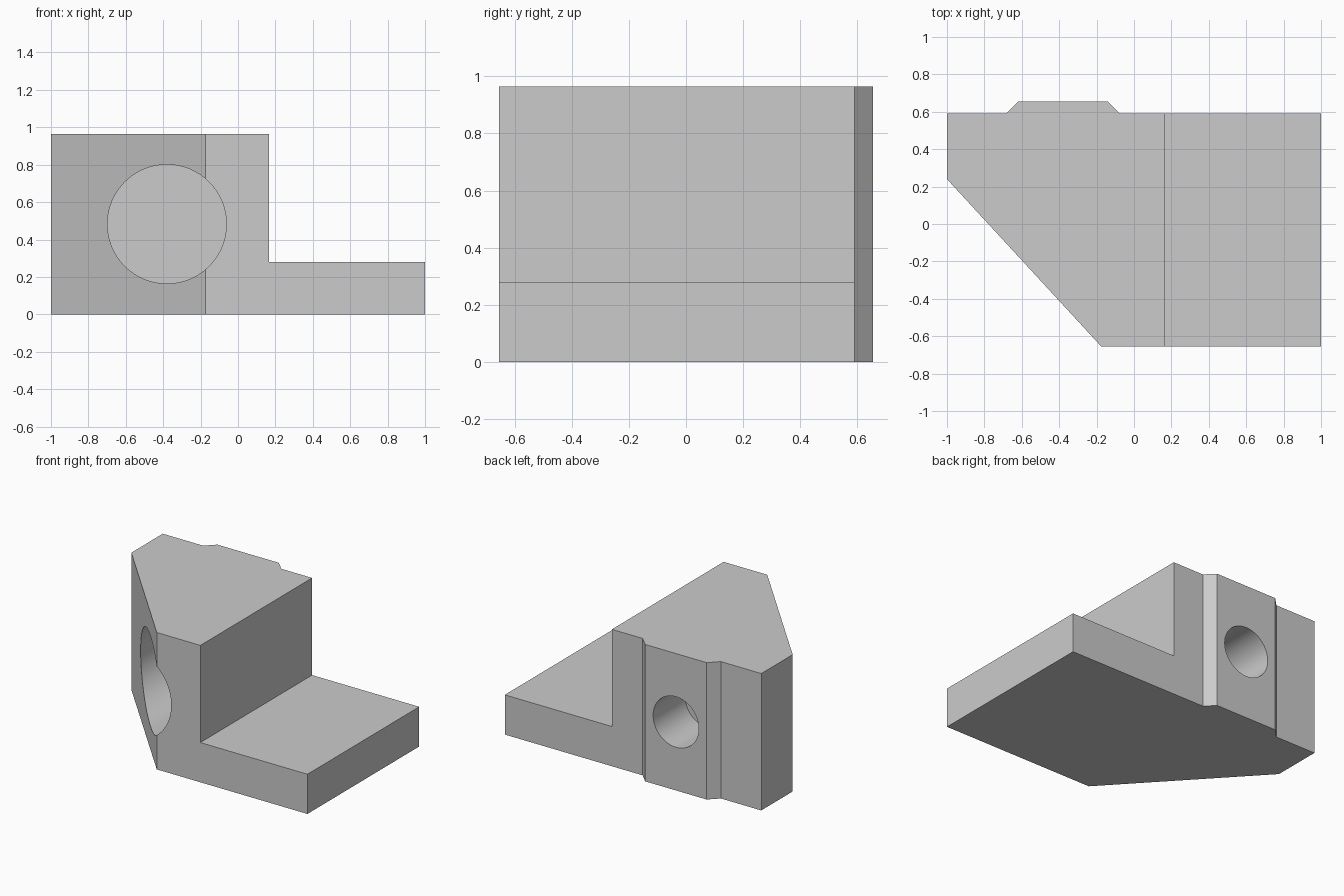
import bpy
import bmesh
import math
from mathutils import Matrix

if "Cube" in bpy.data.objects:
    bpy.data.objects.remove(bpy.data.objects["Cube"], do_unlink=True)

grey = bpy.data.materials.new("light_grey")
grey.use_nodes = True
colour = (0.6, 0.6, 0.6, 1)
grey.diffuse_color = colour
grey.node_tree.nodes["Principled BSDF"].inputs["Base Color"].default_value = colour

HEIGHT = 0.965
HOLE_X, HOLE_Z = -0.38, HEIGHT / 2
FRONT, BACK, RIB = -0.655, 0.59, 0.655


def finish(name, bm):
    bmesh.ops.recalc_face_normals(bm, faces=bm.faces)
    mesh = bpy.data.meshes.new(name)
    bm.to_mesh(mesh)
    bm.free()
    mesh.materials.append(grey)
    obj = bpy.data.objects.new(name, mesh)
    bpy.context.collection.objects.link(obj)
    return obj


def box(name, low, high):
    bm = bmesh.new()
    bmesh.ops.create_cube(bm, size=1)
    for v in bm.verts:
        v.co = [h if c > 0 else l for c, l, h in zip(v.co, low, high)]
    return finish(name, bm)


def bore(name, radius, y0, y1):
    bm = bmesh.new()
    place = Matrix.Translation((HOLE_X, (y0 + y1) / 2, HOLE_Z)) @ Matrix.Rotation(math.pi / 2, 4, "X")
    bmesh.ops.create_cone(bm, cap_ends=True, segments=96, radius1=radius,
                          radius2=radius, depth=y1 - y0, matrix=place)
    return finish(name, bm)


# Bracket body: plan outline with angled corner and rear locating rib
outline = [(-1, 0.24), (-0.175, FRONT), (1, FRONT), (1, BACK), (-0.075, BACK),
           (-0.14, RIB), (-0.62, RIB), (-0.685, BACK), (-1, BACK)]
bm = bmesh.new()
base = bm.faces.new([bm.verts.new((x, y, 0)) for x, y in outline])
top = bmesh.ops.extrude_face_region(bm, geom=[base])["geom"]
bmesh.ops.translate(bm, vec=(0, 0, HEIGHT),
                    verts=[g for g in top if isinstance(g, bmesh.types.BMVert)])
body = finish("bracket_body", bm)

# Step above the foot, front screw-head pocket and rear screw hole
cutters = [box("step_cutter", (0.165, -1, 0.28), (1.2, 1, 1.2)),
           bore("pocket_cutter", 0.318, -1, 0.27),
           bore("screw_hole_cutter", 0.178, 0.30, 1)]
for cutter in cutters:
    cutter.hide_render = True
    cutter.hide_set(True)
    cut = body.modifiers.new(cutter.name, "BOOLEAN")
    cut.operation = "DIFFERENCE"
    cut.solver = "EXACT"
    cut.object = cutter

# Bake the cuts, then smooth only the bore walls
bpy.context.view_layer.objects.active = body
body.select_set(True)
for cutter in cutters:
    bpy.ops.object.modifier_apply(modifier=cutter.name)
    bpy.data.objects.remove(cutter, do_unlink=True)
bpy.ops.object.shade_smooth_by_angle(angle=math.radians(30))
